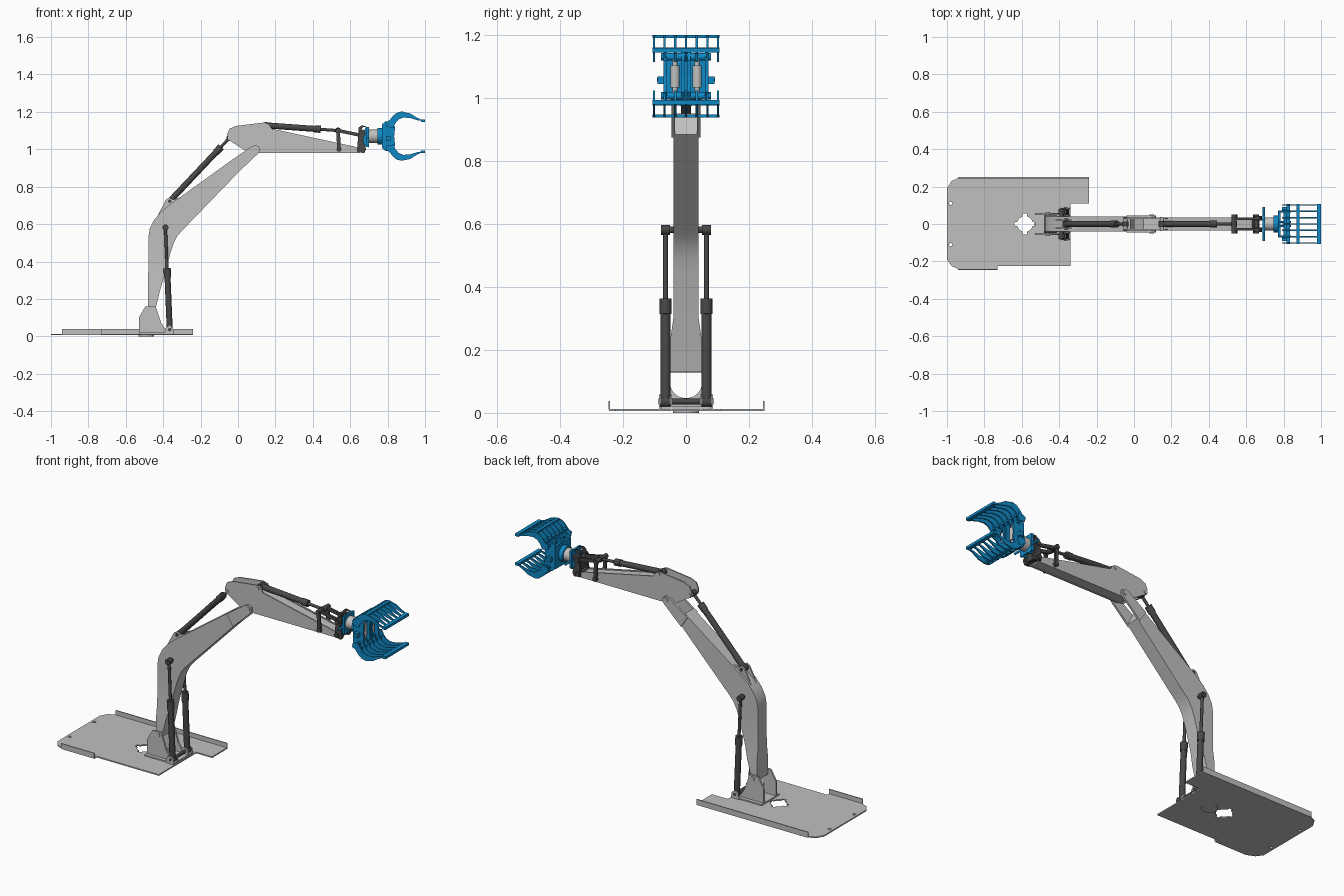
import bpy, bmesh, math
from mathutils import Vector

if "Cube" in bpy.data.objects:
    bpy.data.objects.remove(bpy.data.objects["Cube"], do_unlink=True)


def material(name, r, g, b):
    m = bpy.data.materials.new(name)
    m.use_nodes = True
    m.diffuse_color = (r, g, b, 1)
    m.node_tree.nodes["Principled BSDF"].inputs["Base Color"].default_value = (r, g, b, 1)
    return m


GREY = material("light grey", 0.53, 0.53, 0.52)
DARK = material("dark grey", 0.065, 0.065, 0.065)
BLUE = material("blue", 0.005, 0.25, 0.56)


def finish(name, bm, mat, smooth=False):
    bmesh.ops.recalc_face_normals(bm, faces=bm.faces)
    me = bpy.data.meshes.new(name)
    bm.to_mesh(me)
    bm.free()
    me.materials.append(mat)
    ob = bpy.data.objects.new(name, me)
    bpy.context.collection.objects.link(ob)
    if smooth:
        bpy.ops.object.select_all(action="DESELECT")
        ob.select_set(True)
        bpy.context.view_layer.objects.active = ob
        bpy.ops.object.shade_smooth_by_angle(angle=math.radians(35))
    return ob


def extrude(name, pts, a, b, mat, axis="y", smooth=False):
    """Extrude an xz profile along y, or an xy outline along z."""
    bm = bmesh.new()
    place = (lambda p, t: (p[0], t, p[1])) if axis == "y" else (lambda p, t: (p[0], p[1], t))
    lo, hi = ([bm.verts.new(place(p, t)) for p in pts] for t in (a, b))
    bm.faces.new(lo)
    bm.faces.new(hi)
    for i in range(len(pts)):
        j = (i + 1) % len(pts)
        bm.faces.new((lo[i], lo[j], hi[j], hi[i]))
    return finish(name, bm, mat, smooth)


def box(name, x, y, z, mat):
    return extrude(name, [(x[0], z[0]), (x[1], z[0]), (x[1], z[1]), (x[0], z[1])], y[0], y[1], mat)


def rod(name, p, q, r, mat, sides=20):
    p, q = Vector(p), Vector(q)
    bm = bmesh.new()
    bmesh.ops.create_cone(bm, cap_ends=True, segments=sides, radius1=r, radius2=r, depth=(q - p).length)
    bm.transform((q - p).to_track_quat("Z", "Y").to_matrix().to_4x4())
    bmesh.ops.translate(bm, verts=bm.verts, vec=(p + q) / 2)
    return finish(name, bm, mat, True)


def pin(name, x, z, half, r, mat, y=0):
    return rod(name, (x, y - half, z), (x, y + half, z), r, mat)


def ram(name, start, end, y, split, r):
    """Hydraulic cylinder: barrel, end gland, piston rod and two eyes."""
    p, q = Vector((start[0], y, start[1])), Vector((end[0], y, end[1]))
    rod(name + "_barrel", p, p.lerp(q, split), r, DARK)
    rod(name + "_gland", p.lerp(q, split - 0.09), p.lerp(q, split), r * 1.2, DARK)
    rod(name + "_piston", p.lerp(q, split), q, r * 0.5, DARK)
    pin(name + "_base_eye", *start, r, r * 1.1, DARK, y)
    pin(name + "_tip_eye", *end, r * 0.9, r, DARK, y)


def link(name, p, q, w, y0, y1, mat):
    """Flat bar between two points of the side profile."""
    p, q = Vector(p), Vector(q)
    d = (q - p).normalized() * w
    n = Vector((-d.y, d.x))
    pts = [p + n, p - d * 0.7 + n * 0.5, p - d * 0.7 - n * 0.5, p - n,
           q - n, q + d * 0.7 - n * 0.5, q + d * 0.7 + n * 0.5, q + n]
    return extrude(name, pts, y0, y1, mat)


# Floor plate with upturned flanges and cut holes
outline = [(-0.24, 0.25), (-0.93, 0.25), (-0.975, 0.23), (-1, 0.19), (-1, -0.19), (-0.975, -0.225),
           (-0.93, -0.245), (-0.73, -0.245), (-0.73, -0.225), (-0.34, -0.225), (-0.34, 0.11), (-0.24, 0.11)]
floor = extrude("floor_plate", outline, 0.006, 0.013, GREY, "z")
HX = -0.583
cutters = [rod("hole_cutter", (HX, 0, -0.1), (HX, 0, 0.1), 0.042, GREY, 32),
           box("notch_cutter_x", (HX - 0.055, HX + 0.055), (-0.012, 0.012), (-0.1, 0.1), GREY),
           box("notch_cutter_y", (HX - 0.012, HX + 0.012), (-0.055, 0.055), (-0.1, 0.1), GREY)]
cutters += [rod("bolt_cutter", (-0.98, y, -0.1), (-0.98, y, 0.1), 0.009, GREY) for y in (-0.11, 0.11)]
bpy.context.view_layer.objects.active = floor
for c in cutters:
    c.hide_render = True
    mod = floor.modifiers.new("cut", "BOOLEAN")
    mod.operation, mod.object, mod.solver = "DIFFERENCE", c, "EXACT"
    bpy.ops.object.modifier_apply(modifier=mod.name)
for c in cutters:
    bpy.data.objects.remove(c, do_unlink=True)
box("rear_flange", (-0.94, -0.24), (0.244, 0.25), (0.01, 0.038), GREY)
box("front_flange", (-0.94, -0.73), (-0.247, -0.241), (0.01, 0.038), GREY)
rod("under_disc", (-0.49, 0, 0), (-0.49, 0, 0.007), 0.042, GREY, 32)

# Foot bracket
box("foot_base", (-0.53, -0.345), (-0.08, 0.08), (0.012, 0.02), GREY)
cheek = [(-0.53, 0.012), (-0.53, 0.10), (-0.495, 0.16), (-0.44, 0.16), (-0.41, 0.07), (-0.39, 0.04), (-0.37, 0.012)]
lug = [(-0.395, 0.012), (-0.385, 0.05), (-0.365, 0.058), (-0.347, 0.045), (-0.342, 0.012)]
arch = [(0.05 * math.cos(a), 0.092 + 0.045 * math.sin(a)) for a in
        [math.pi * (1 + i / 12) for i in range(13)]]
web = extrude("foot_web", [(-0.05, 0.015)] + arch + [(0.05, 0.015)], -0.005, 0.005, GREY)
web.rotation_euler.z = math.pi / 2
web.location.x = -0.45
for side, s in (("left", 1), ("right", -1)):
    extrude(side + "_foot_cheek", cheek, s * 0.05, s * 0.06, GREY)
    for y in (0.044, 0.081):
        extrude(side + "_ram_lug", lug, s * y, s * (y + 0.005), GREY)
    ram(side + "_lift_ram", (-0.365, 0.036), (-0.388, 0.582), s * 0.065, 0.6, 0.016)
pin("foot_pin", -0.46, 0.14, 0.064, 0.012, GREY)
pin("lift_pin", -0.388, 0.582, 0.08, 0.01, DARK)
pin("lift_foot_pin", -0.365, 0.036, 0.087, 0.009, DARK)

# Main boom lofted from outer edge, inner edge and half width
stations = [(-0.48, 0.13, -0.445, 0.13, 0.049), (-0.48, 0.24, -0.418, 0.24, 0.049),
            (-0.48, 0.31, -0.398, 0.31, 0.039), (-0.479, 0.53, -0.36, 0.45, 0.039),
            (-0.472, 0.575, -0.345, 0.495, 0.039), (-0.45, 0.62, -0.325, 0.535, 0.039),
            (-0.415, 0.663, -0.3, 0.565, 0.039), (-0.37, 0.7, -0.27, 0.595, 0.039),
            (-0.02, 0.952, 0.01, 0.885, 0.039)]
bm = bmesh.new()
rings = [[bm.verts.new(v) for v in ((a, -w, b), (a, w, b), (c, w, d), (c, -w, d))]
         for a, b, c, d, w in stations]
for r0, r1 in zip(rings, rings[1:]):
    for i in range(4):
        j = (i + 1) % 4
        bm.faces.new((r0[i], r0[j], r1[j], r1[i]))
bm.faces.new(rings[0])
bm.faces.new(rings[-1])
finish("main_boom", bm, GREY, True)
yoke = [(-0.04, 0.937), (0.07, 1.014), (0.095, 1.022), (0.113, 1.013), (0.118, 0.995), (0.105, 0.975), (0, 0.875)]
ram_ear = [(-0.43, 0.645), (-0.385, 0.73), (-0.365, 0.742), (-0.348, 0.73), (-0.29, 0.75)]

# Outer arm: two cheek plates around a box core
arm = [(-0.055, 1.05), (-0.058, 1.08), (-0.045, 1.11), (-0.01, 1.125), (0.14, 1.143), (0.165, 1.135),
       (0.18, 1.11), (0.62, 1.015), (0.655, 1.0), (0.65, 0.98), (0.09, 0.98), (0.04, 0.992), (-0.035, 1.04)]
core = [(0.0, 1.03), (0.05, 1.1), (0.19, 1.102), (0.63, 1.008), (0.64, 0.983), (0.07, 0.983)]
extrude("arm_core", core, -0.027, 0.027, GREY)
for side, s in (("left", 1), ("right", -1)):
    extrude(side + "_boom_yoke", yoke, s * 0.035, s * 0.046, GREY)
    extrude(side + "_ram_ear", ram_ear, s * 0.018, s * 0.026, GREY)
    extrude(side + "_arm_cheek", arm, s * 0.026, s * 0.034, GREY)
pin("elbow_pin", 0.095, 1.0, 0.05, 0.013, GREY)
pin("boom_ram_pin", -0.365, 0.722, 0.03, 0.009, DARK)
pin("arm_ram_pin", -0.046, 1.06, 0.038, 0.01, GREY)
pin("tilt_ram_pin", 0.148, 1.128, 0.038, 0.009, GREY)
ram("arm_ram", (-0.365, 0.722), (-0.046, 1.06), 0, 0.86, 0.016)
ram("tilt_ram", (0.148, 1.128), (0.535, 1.1), 0, 0.76, 0.016)

# Tilt linkage and quick coupler
coupler = [(0.635, 0.985), (0.675, 0.98), (0.685, 1.0), (0.668, 1.05), (0.682, 1.09), (0.672, 1.105),
           (0.645, 1.095), (0.64, 1.04)]
hook = [(0.645, 1.09), (0.645, 1.115), (0.66, 1.128), (0.69, 1.122), (0.665, 1.117), (0.658, 1.09)]
for side, s in (("left", 1), ("right", -1)):
    link(side + "_rocker", (0.535, 1.1), (0.54, 1.0), 0.01, s * 0.036, s * 0.046, DARK)
    link(side + "_push_link", (0.535, 1.1), (0.655, 1.075), 0.009, s * 0.022, s * 0.034, DARK)
    extrude(side + "_coupler_cheek", coupler, s * 0.026, s * 0.042, DARK)
    extrude(side + "_hook", hook, s * 0.018, s * 0.028, DARK)
for x, z in ((0.535, 1.1), (0.54, 1.0), (0.655, 1.075), (0.65, 1.0)):
    pin("linkage_pin", x, z, 0.05, 0.013, DARK)
box("coupler_block", (0.65, 0.672), (-0.03, 0.03), (0.99, 1.08), DARK)

# Rotator
for s in (1, -1):
    extrude("rotator_ear", [(0.665, 1.02), (0.7, 1.01), (0.7, 1.12), (0.685, 1.12), (0.67, 1.09)],
            s * 0.02, s * 0.03, BLUE)
box("rotator_flange", (0.688, 0.7), (-0.045, 0.045), (1.02, 1.118), BLUE)
pin("coupler_bar", 0.694, 1.06, 0.092, 0.006, BLUE)
rod("rotator_motor", (0.7, 0, 1.07), (0.752, 0, 1.07), 0.036, GREY, 28)
rod("rotator_ring", (0.745, 0, 1.07), (0.772, 0, 1.07), 0.045, BLUE, 28)

# Grapple frame
MID = 1.07
frame = [(0.772, 1.005), (0.79, 0.99), (0.82, 0.995), (0.84, 1.02), (0.835, 1.07), (0.84, 1.12),
         (0.82, 1.145), (0.79, 1.15), (0.772, 1.135)]
box("grapple_back", (0.77, 0.783), (-0.07, 0.07), (1.005, 1.135), BLUE)
for y in (-0.066, -0.01, 0.01, 0.066):
    extrude("grapple_rib", frame, y - 0.005, y + 0.005, BLUE)
for y in (-0.035, 0.035):
    rod("grapple_ram", (0.815, y, 1.035), (0.815, y, 1.105), 0.015, GREY)
    rod("grapple_ram_rod", (0.815, y, 1.0), (0.815, y, 1.14), 0.008, GREY)
for s in (1, -1):
    box("side_hook", (0.79, 0.815), (s * 0.065, s * 0.09), (1.045, 1.07), BLUE)

# Jaws: crescent tines joined by cross bars, one jaw above and one below
tine = [(0.795, 0.05), (0.79, 0.075), (0.81, 0.085), (0.83, 0.11), (0.85, 0.126), (0.875, 0.131), (0.92, 0.122),
        (0.955, 0.1), (0.998, 0.08), (0.96, 0.085), (0.92, 0.097), (0.885, 0.1), (0.86, 0.09), (0.842, 0.07),
        (0.83, 0.045)]
bars = [(0.815, 0.835, 0.076, 0.092), (0.868, 0.885, 0.122, 0.131), (0.978, 1.0, 0.076, 0.09)]
for jaw, s in (("upper", 1), ("lower", -1)):
    for i in range(7):
        y = (i - 3) * 0.034
        extrude(jaw + "_jaw_tine", [(x, MID + s * z) for x, z in tine], y - 0.0035, y + 0.0035, BLUE)
    for x0, x1, z0, z1 in bars:
        box(jaw + "_jaw_bar", (x0, x1), (-0.106, 0.106), (MID + s * z0, MID + s * z1), BLUE)
    pin(jaw + "_jaw_pin", 0.812, MID + s * 0.062, 0.08, 0.012, BLUE)
